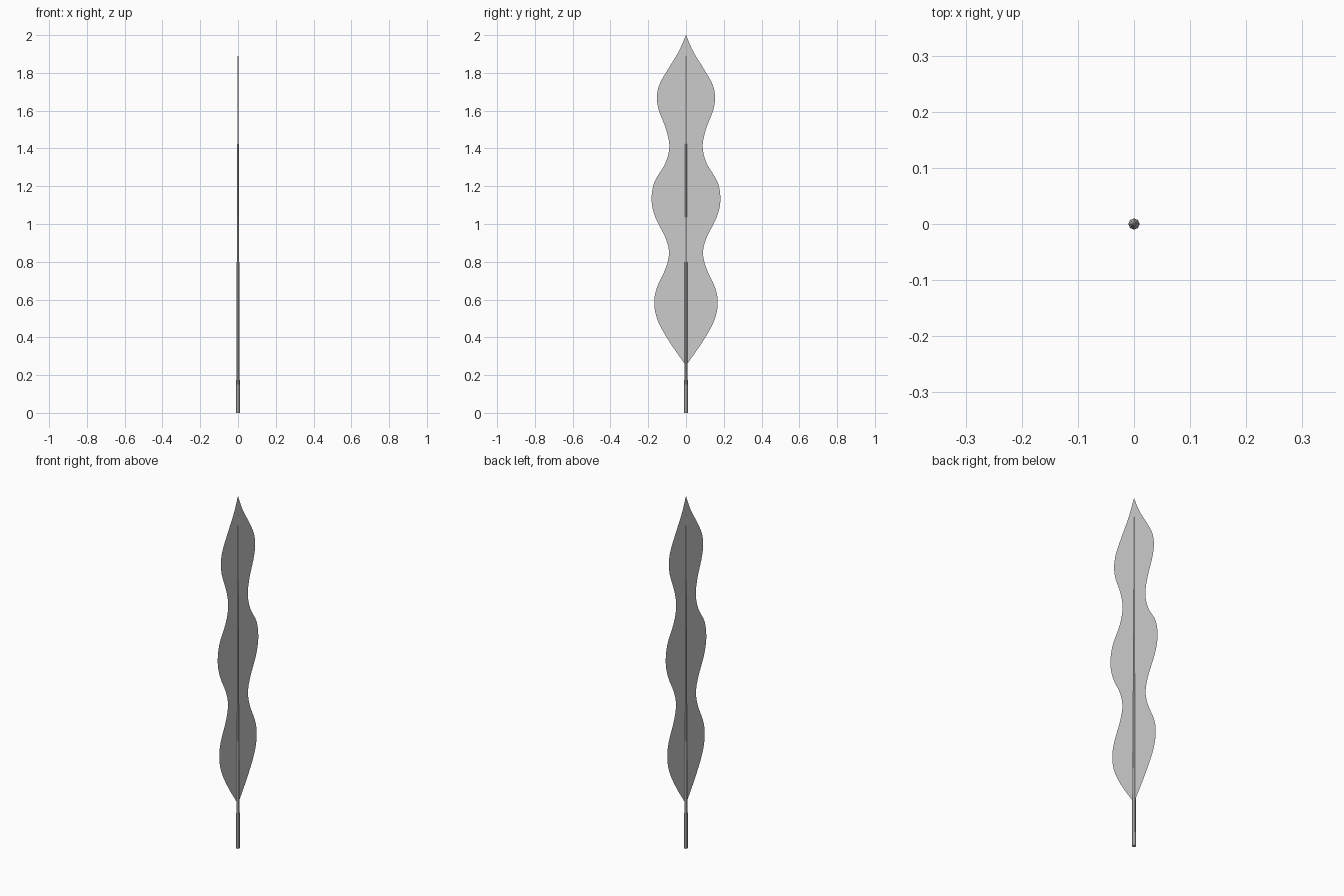
import bpy, bmesh
from mathutils import Vector

if "Cube" in bpy.data.objects:
    bpy.data.objects.remove(bpy.data.objects["Cube"])


def smooth_path(pts, steps=4):
    """Catmull-Rom curve through the points."""
    p = [Vector(q) for q in pts]
    p = [2 * p[0] - p[1]] + p + [2 * p[-1] - p[-2]]
    out = []
    for i in range(1, len(p) - 2):
        a, b, c, d = p[i - 1:i + 3]
        for k in range(steps):
            t = k / steps
            out.append(0.5 * (2 * b + (c - a) * t + (2 * a - 5 * b + 4 * c - d) * t ** 2
                              + (3 * b - a - 3 * c + d) * t ** 3))
    return out + [p[-2]]


# Leaf blade: flat three-lobed outline, half width against height
half = [(0, 0.25), (0.09, 0.38), (0.15, 0.49), (0.168, 0.58), (0.155, 0.66),
        (0.106, 0.77), (0.09, 0.85), (0.11, 0.93), (0.16, 1.03), (0.182, 1.12),
        (0.168, 1.22), (0.11, 1.32), (0.088, 1.41), (0.105, 1.5), (0.143, 1.6),
        (0.154, 1.67), (0.14, 1.74), (0.095, 1.82), (0.04, 1.91), (0, 2.0)]
outline = smooth_path(half)
bm = bmesh.new()
mid = [bm.verts.new((0, 0, z)) for _, z in outline]
for side in (1, -1):
    edge = [mid[0]] + [bm.verts.new((0, side * y, z)) for y, z in outline[1:-1]] + [mid[-1]]
    for i in range(len(mid) - 1):
        loop = list(dict.fromkeys((mid[i], edge[i], edge[i + 1], mid[i + 1])))
        bm.faces.new(loop if side == 1 else loop[::-1])
mesh = bpy.data.meshes.new("leaf_blade")
bm.to_mesh(mesh)
bm.free()
bpy.context.collection.objects.link(bpy.data.objects.new("leaf_blade", mesh))

# Stem and midrib: one slim tapering stalk
bpy.ops.mesh.primitive_cone_add(vertices=8, radius1=0.01, radius2=0.002, depth=1.89,
                                location=(0, 0, 0.945))
bpy.context.object.name = "stem"
bpy.ops.object.shade_smooth_by_angle()
